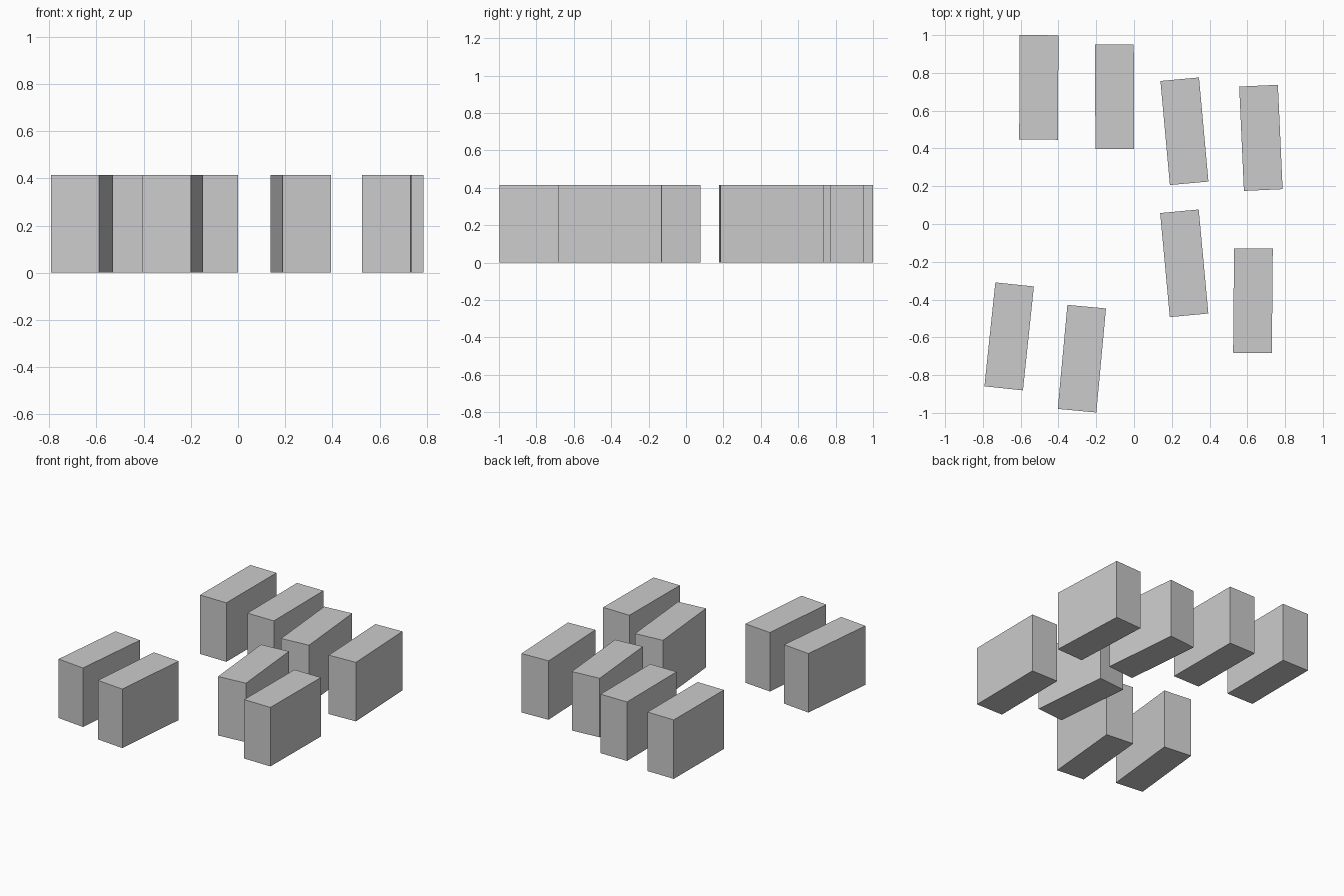
import bpy
from math import radians

if "Cube" in bpy.data.objects:
    bpy.data.objects.remove(bpy.data.objects["Cube"])

# Eight identical upright slabs: width, length, height
W, L, H = 0.205, 0.553, 0.414


def slab(name, x, y, angle):
    bpy.ops.mesh.primitive_cube_add(size=1, location=(x, y, H / 2),
                                    rotation=(0, 0, radians(angle)))
    ob = bpy.context.object
    ob.name = name
    ob.scale = (W, L, H)


# Plan position and turn of each slab
layout = [
    (-0.504, 0.723, -0.3),   # back row
    (-0.103, 0.673, 0.2),
    (0.267, 0.491, 5.2),
    (0.672, 0.456, 2.6),
    (0.266, -0.208, 5.3),    # front row
    (0.630, -0.406, -0.5),
    (-0.661, -0.595, -6.0),
    (-0.276, -0.713, -5.3),
]
for i, (x, y, a) in enumerate(layout, 1):
    slab(f"block_{i}", x, y, a)
